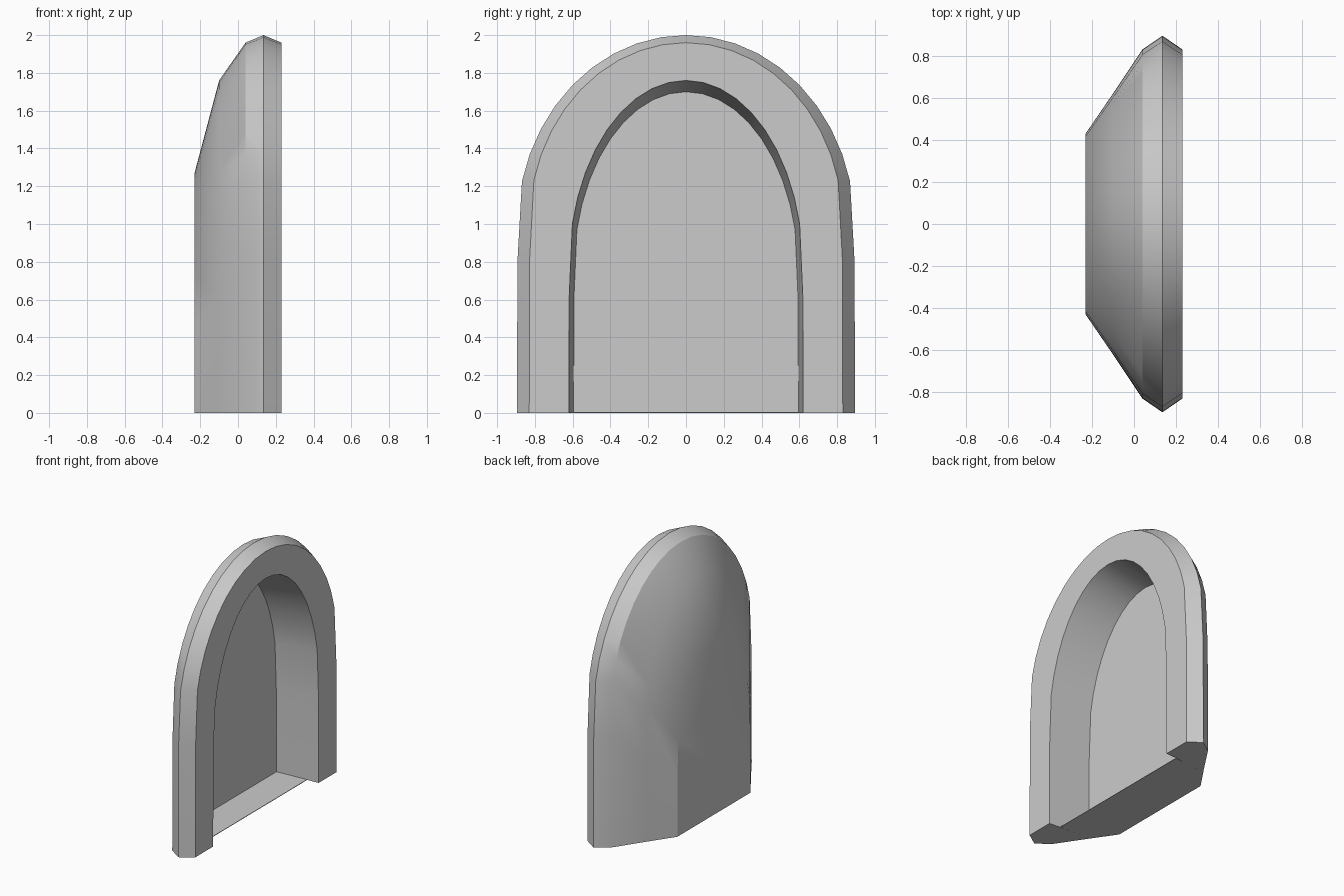
import bpy, bmesh
from math import sin, cos, radians

if "Cube" in bpy.data.objects:
    bpy.data.objects.remove(bpy.data.objects["Cube"])


def arch(x, half_width, top, centre):
    """Arch-shaped ring in the YZ plane: elliptical crown on nearly straight legs."""
    half = [(half_width, 0), (half_width * 0.997, centre * 0.82)]
    for i in range(9):
        a = radians(14 + i * 76 / 9)
        half.append((half_width * cos(a), centre + (top - centre) * sin(a)))
    pts = half + [(0, top)] + [(-y, z) for y, z in reversed(half)]
    return [(x, y, z) for y, z in pts]


def finish(bm, name):
    bmesh.ops.recalc_face_normals(bm, faces=bm.faces)
    mesh = bpy.data.meshes.new(name)
    bm.to_mesh(mesh)
    bm.free()
    obj = bpy.data.objects.new(name, mesh)
    bpy.context.collection.objects.link(obj)
    return obj


# Rings from the back face, round the rim, into the recess: x, half width, top, crown centre
RINGS = [
    (-0.23, 0.43, 1.27, 0.55),
    (-0.10, 0.62, 1.76, 0.76),
    (0.04, 0.83, 1.96, 1.00),
    (0.135, 0.895, 2.00, 0.98),
    (0.23, 0.83, 1.96, 1.00),
    (0.23, 0.62, 1.76, 0.76),
    (-0.10, 0.595, 1.70, 0.74),
]

# Arched shell with recess
bm = bmesh.new()
rings = [[bm.verts.new(p) for p in arch(*r)] for r in RINGS]
for a, b in zip(rings, rings[1:]):
    for i in range(len(a) - 1):
        bm.faces.new((a[i], a[i + 1], b[i + 1], b[i]))
bm.faces.new(rings[0])
bm.faces.new(rings[-1])
bm.faces.new([r[0] for r in rings] + [r[-1] for r in reversed(rings)])
shell = finish(bm, "arched_shell")
bpy.context.view_layer.objects.active = shell
shell.select_set(True)
bpy.ops.object.shade_smooth_by_angle(angle=radians(30))

# Thin floor plate at the bottom of the recess
bm = bmesh.new()
plate = [(-0.10, -0.595), (0.14, -0.612), (0.14, 0.612), (-0.10, 0.595)]
low = [bm.verts.new((x, y, 0)) for x, y in plate]
high = [bm.verts.new((x, y, 0.004)) for x, y in plate]
bm.faces.new(low)
bm.faces.new(high)
for i in range(4):
    j = (i + 1) % 4
    bm.faces.new((low[i], low[j], high[j], high[i]))
finish(bm, "recess_floor")
